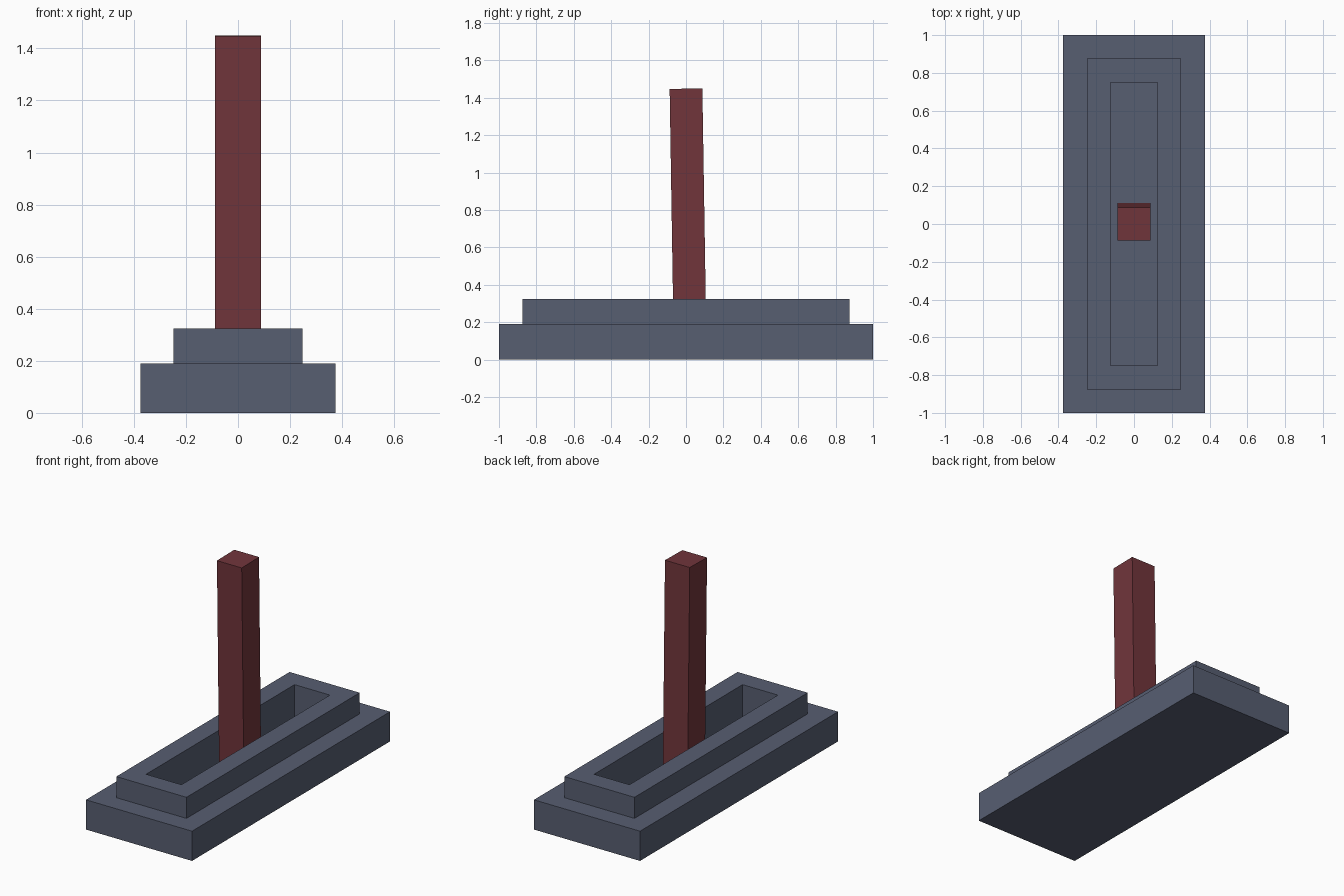
import bpy, bmesh
from mathutils import Matrix

cube = bpy.data.objects.get("Cube")
if cube:
    bpy.data.objects.remove(cube, do_unlink=True)


def make_material(name, color):
    mat = bpy.data.materials.new(name)
    mat.use_nodes = True
    mat.diffuse_color = (*color, 1)
    mat.node_tree.nodes["Principled BSDF"].inputs["Base Color"].default_value = (*color, 1)
    return mat


def add_object(name, bm, mat):
    bmesh.ops.recalc_face_normals(bm, faces=bm.faces)
    mesh = bpy.data.meshes.new(name)
    bm.to_mesh(mesh)
    bm.free()
    mesh.materials.append(mat)
    obj = bpy.data.objects.new(name, mesh)
    bpy.context.collection.objects.link(obj)
    return obj


def stepped_block(name, steps, mat):
    """Closed shell through rectangles given as (half width, half length, height)."""
    bm = bmesh.new()
    rings = [[bm.verts.new((sx * w, sy * l, z))
              for sx, sy in ((-1, -1), (1, -1), (1, 1), (-1, 1))]
             for w, l, z in steps]
    for low, high in zip(rings, rings[1:]):
        for i in range(4):
            j = (i + 1) % 4
            bm.faces.new((low[i], low[j], high[j], high[i]))
    bm.faces.new(rings[0][::-1])
    bm.faces.new(rings[-1])
    return add_object(name, bm, mat)


slate = make_material("slate blue", (0.096, 0.112, 0.167))
maroon = make_material("dark red", (0.165, 0.036, 0.044))

# Two-step plinth with a long, deep slot
FLOOR = 0.01
stepped_block("slotted_base", [
    (0.375, 1.0, 0), (0.375, 1.0, 0.19),
    (0.248, 0.875, 0.19), (0.248, 0.875, 0.325),
    (0.125, 0.75, 0.325), (0.125, 0.75, FLOOR),
], slate)

# Square handle standing in the slot, leaning slightly to the front
WIDTH, LENGTH, TOP = 0.175, 1.445, 1.449
bm = bmesh.new()
bmesh.ops.create_cube(bm, size=1)
bmesh.ops.scale(bm, vec=(WIDTH, WIDTH, LENGTH), verts=bm.verts)
bmesh.ops.translate(bm, vec=(0, 0, -LENGTH / 2), verts=bm.verts)
handle = add_object("handle", bm, maroon)
handle.matrix_world = Matrix.Translation((0, 0, TOP)) @ Matrix.Rotation(0.016, 4, "X")
